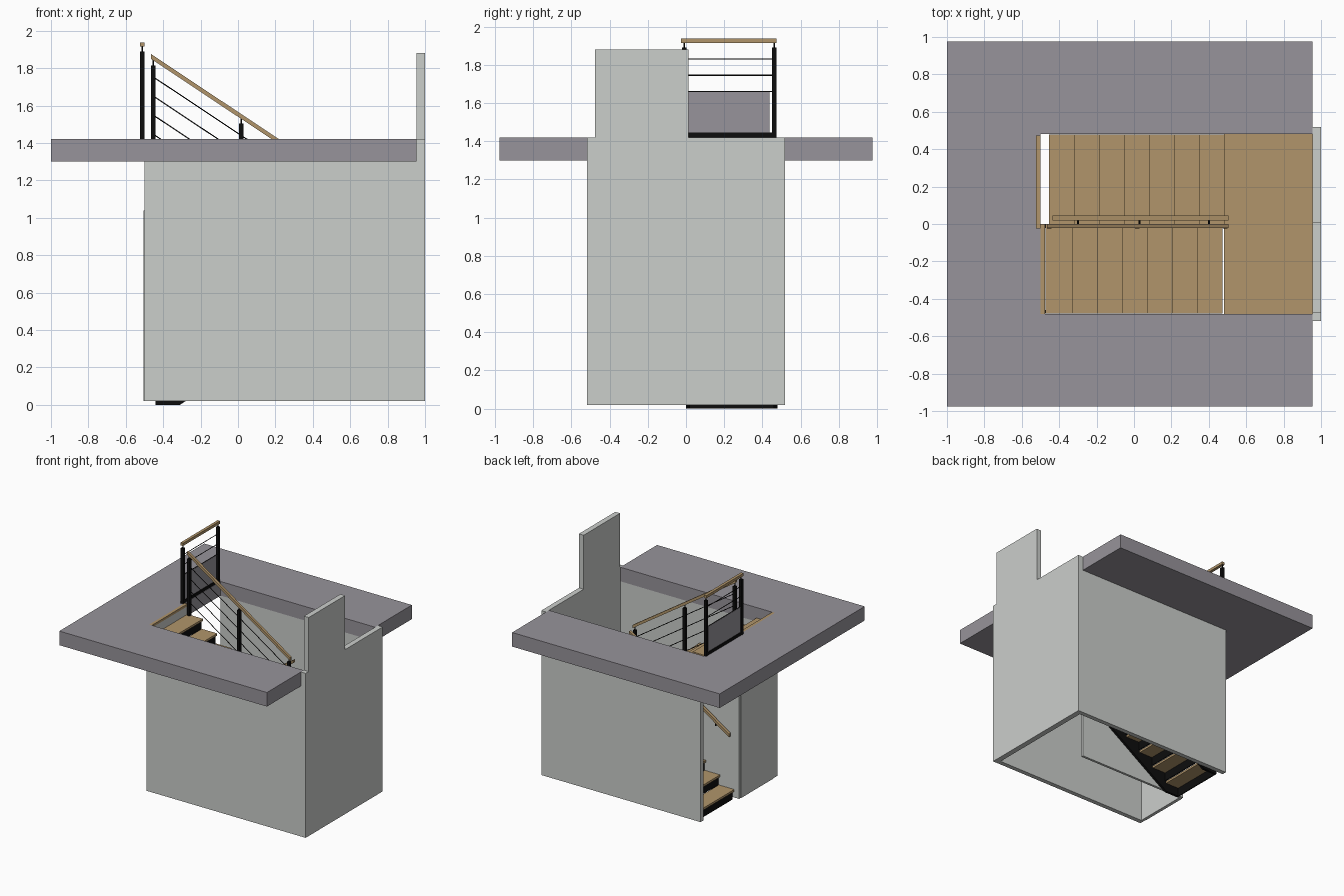
import bpy, bmesh, math
from mathutils import Vector

if "Cube" in bpy.data.objects:
    bpy.data.objects.remove(bpy.data.objects["Cube"])


def material(name, rgb):
    m = bpy.data.materials.new(name)
    m.diffuse_color = (*rgb, 1)
    m.use_nodes = True
    m.node_tree.nodes["Principled BSDF"].inputs["Base Color"].default_value = m.diffuse_color
    return m


WALL = material("pale_grey_plaster", (0.60, 0.62, 0.60))
SLAB = material("floor_grey", (0.31, 0.295, 0.325))
WOOD = material("oak", (0.44, 0.30, 0.145))
BLACK = material("black_steel", (0.004, 0.004, 0.004))


def finish(name, bm, mat):
    bmesh.ops.recalc_face_normals(bm, faces=bm.faces)
    me = bpy.data.meshes.new(name)
    bm.to_mesh(me)
    bm.free()
    me.materials.append(mat)
    ob = bpy.data.objects.new(name, me)
    bpy.context.collection.objects.link(ob)
    return ob


def box(name, x, y, z, mat):
    """Box from (min, max) ranges."""
    bm = bmesh.new()
    bmesh.ops.create_cube(bm, size=1)
    for v in bm.verts:
        v.co = [r[0] + (c + 0.5) * (r[1] - r[0]) for c, r in zip(v.co, (x, y, z))]
    return finish(name, bm, mat)


def prism(name, profile, y, mat):
    """Profile in the x-z plane pulled along y."""
    bm = bmesh.new()
    f = bm.faces.new([bm.verts.new((px, y[0], pz)) for px, pz in profile])
    ext = bmesh.ops.extrude_face_region(bm, geom=[f])
    for v in ext["geom"]:
        if isinstance(v, bmesh.types.BMVert):
            v.co.y = y[1]
    return finish(name, bm, mat)


def rod(name, a, b, r, mat, sides=8):
    a, b = Vector(a), Vector(b)
    bm = bmesh.new()
    bmesh.ops.create_cone(bm, cap_ends=True, segments=sides, radius1=r, radius2=r, depth=(b - a).length)
    rot = (b - a).to_track_quat('Z', 'Y')
    for v in bm.verts:
        v.co = rot @ v.co + (a + b) / 2
    return finish(name, bm, mat)


GO, RISE = 0.1336, 0.0888
SLOPE = RISE / GO
LAND = 8 * RISE
TOP = 1.42

# floor slab around the stairwell
box("floor_left", (-1, -0.5), (-0.975, 0.975), (1.30, TOP), SLAB)
box("floor_front", (-0.5, 0.955), (-0.975, -0.48), (1.30, TOP), SLAB)
box("floor_back", (-0.5, 0.955), (0.48, 0.975), (1.30, TOP), SLAB)

# enclosing walls
box("front_wall", (-0.5, 0.955), (-0.518, -0.48), (0.02, 1.30), WALL)
box("back_wall", (-0.5, 0.955), (0.48, 0.518), (0.02, 1.30), WALL)
box("right_wall", (0.955, 1.0), (-0.518, 0.518), (0.02, TOP), WALL)
box("right_wall_upper", (0.955, 1.0), (-0.477, 0.012), (TOP, 1.88), WALL)
box("left_wall", (-0.5, -0.477), (-0.48, 0.0), (0.02, 1.40), WALL)
box("cupboard_door", (-0.504, -0.5), (-0.45, -0.02), (0.02, 1.04), WALL)

# middle wall, its top following the upper flight
prism("middle_wall", [(-0.477, 0.02), (0.52, 0.02), (0.52, LAND - 0.06), (0.47, LAND - 0.04),
                      (-0.477, LAND - 0.04 + 0.947 * SLOPE)], (-0.02, 0.0), WALL)


def flight(name, x0, d, z0, y, base):
    """Seven treads with risers on two sawtooth stringers; d is the climbing direction."""
    saw = []
    for i in range(7):
        x, z = x0 + d * GO * i, z0 + RISE * (i + 1)
        box(f"{name}_tread_{i + 1}", sorted((x, x + d * (GO + 0.012))), y, (z - 0.018, z), WOOD)
        xr = x + d * 0.015
        box(f"{name}_riser_{i + 1}", sorted((xr, xr + d * 0.008)), y, (z - RISE, z - 0.018), BLACK)
        saw += [(xr, z - RISE if i else base), (xr, z - 0.018), (xr + d * GO, z - 0.018)]
    # sloping underside of the stringer
    end = saw[-1]
    foot = x0 + d * 0.145
    saw.append((end[0], base + abs(end[0] - foot) * SLOPE))
    saw.append((foot, base))
    for side, ys in (("front", (y[0], y[0] + 0.02)), ("back", (y[1] - 0.02, y[1]))):
        prism(f"{name}_stringer_{side}", saw, ys, BLACK)


flight("lower_flight", -0.455, 1, 0.0, (0.001, 0.479), 0.0)
flight("upper_flight", 0.473, -1, LAND, (-0.479, -0.001), LAND - 0.02)

# half landing and top nosing
box("landing", (0.48, 0.955), (-0.48, 0.48), (LAND - 0.018, LAND), WOOD)
box("landing_frame", (0.495, 0.955), (-0.48, 0.48), (LAND - 0.07, LAND - 0.018), BLACK)
box("top_nosing", (-0.5, -0.475), (-0.48, 0.0), (1.40, TOP), WOOD)


def sloped_rail(name, x, z, d, y):
    """Wooden handrail; z is the top height at x[0]."""
    dz = d * SLOPE * (x[1] - x[0])
    prism(name, [(x[0], z - 0.026), (x[1], z + dz - 0.026), (x[1], z + dz), (x[0], z)], y, WOOD)


# upper flight railing
sloped_rail("upper_handrail", (-0.465, 0.505), 1.875, -1, (-0.022, 0.0))
for i, (px, pb, pt) in enumerate([(-0.452, 1.32, 1.815), (0.018, 1.05, 1.505), (0.488, LAND, 1.19)]):
    box(f"upper_post_{i + 1}", (px - 0.012, px + 0.012), (-0.023, 0.001), (pb, pt), BLACK)
    rod(f"upper_post_stem_{i + 1}", (px, -0.011, pt), (px, -0.011, pt + 0.04), 0.004, BLACK)
for k in range(4):
    z = 1.752 - 0.102 * k
    rod(f"upper_cable_{k + 1}", (-0.452, -0.011, z), (0.488, -0.011, z - 0.94 * SLOPE), 0.003, BLACK, 6)

# lower handrail fixed to the middle wall
sloped_rail("lower_handrail", (-0.435, 0.505), 0.57, 1, (0.02, 0.045))
for i, px in enumerate((-0.3, 0.03, 0.4)):
    z = 0.545 + (px + 0.435) * SLOPE
    rod(f"rail_bracket_{i + 1}", (px, 0.0, z - 0.03), (px, 0.033, z - 0.03), 0.005, BLACK)
    rod(f"rail_bracket_stem_{i + 1}", (px, 0.033, z - 0.034), (px, 0.033, z + 0.005), 0.005, BLACK)

# guard rail at the stair head
for i, py in enumerate((-0.01, 0.462)):
    box(f"guard_post_{i + 1}", (-0.524, -0.5), (py - 0.012, py + 0.012), (TOP, 1.89), BLACK)
    rod(f"guard_stem_{i + 1}", (-0.512, py, 1.89), (-0.512, py, 1.92), 0.004, BLACK)
box("guard_handrail", (-0.524, -0.5), (-0.025, 0.474), (1.915, 1.938), WOOD)
box("guard_bottom_bar", (-0.522, -0.502), (0.0, 0.455), (TOP, 1.445), BLACK)
box("guard_panel", (-0.516, -0.508), (0.002, 0.437), (1.445, 1.658), SLAB)
for k, z in enumerate((1.66, 1.745, 1.83)):
    rod(f"guard_cable_{k + 1}", (-0.512, -0.01, z), (-0.512, 0.462, z), 0.003, BLACK, 6)
